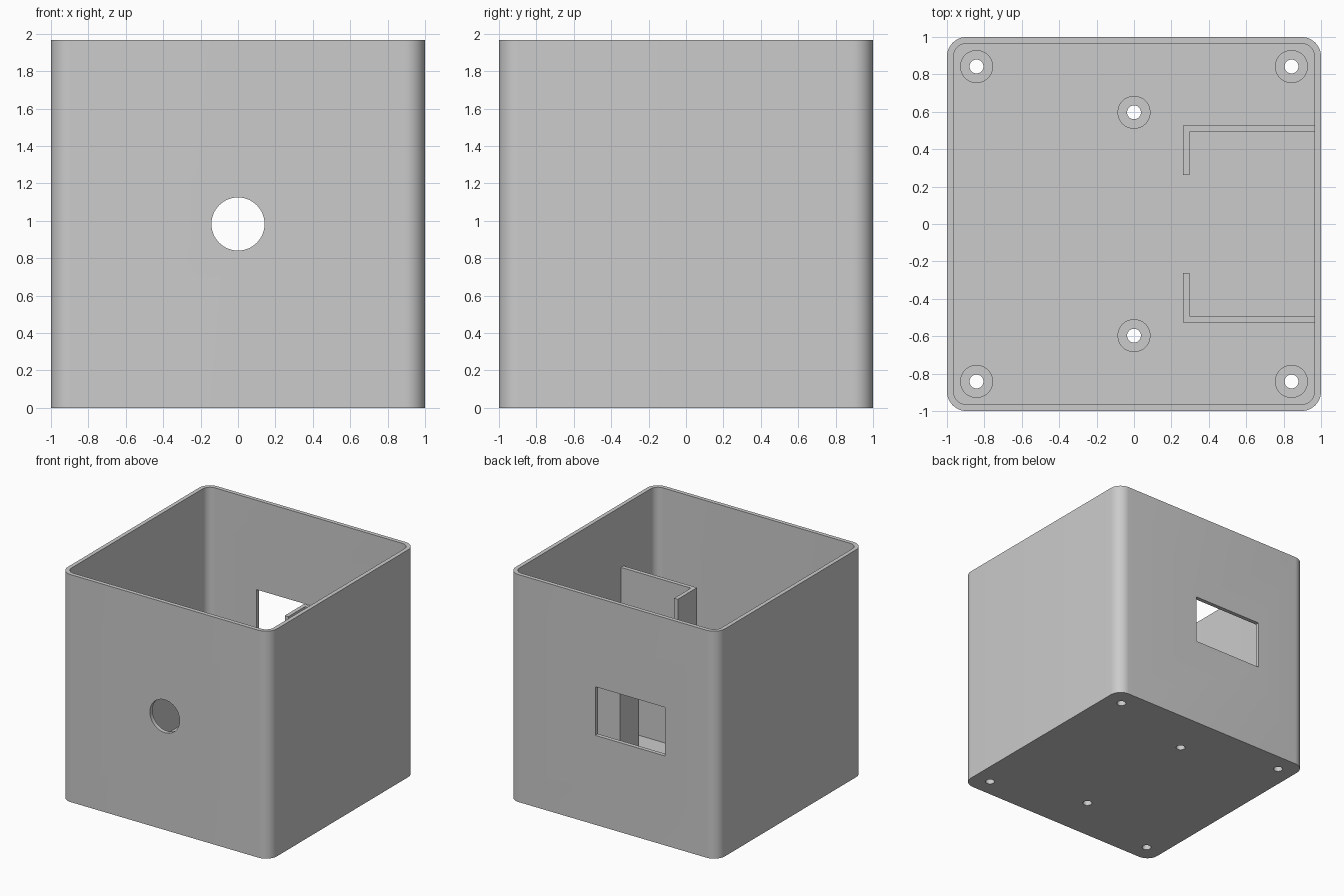
import bpy, bmesh
from math import radians
from mathutils import Matrix

if "Cube" in bpy.data.objects:
    bpy.data.objects.remove(bpy.data.objects["Cube"], do_unlink=True)

HEIGHT, WALL, MID = 1.965, 0.035, 0.9825
EMBED = 0.01  # overlap of inner parts into the shell

grey = bpy.data.materials.new("plain_grey")
grey.use_nodes = True
grey.diffuse_color = (0.6, 0.6, 0.6, 1)
grey.node_tree.nodes["Principled BSDF"].inputs["Base Color"].default_value = (0.6, 0.6, 0.6, 1)


def make(name, bm):
    bmesh.ops.recalc_face_normals(bm, faces=bm.faces)
    mesh = bpy.data.meshes.new(name)
    bm.to_mesh(mesh)
    bm.free()
    mesh.materials.append(grey)
    obj = bpy.data.objects.new(name, mesh)
    bpy.context.collection.objects.link(obj)
    return obj


def box(name, low, high, radius=0):
    """Block between two corners, with optional rounded upright edges."""
    bm = bmesh.new()
    bmesh.ops.create_cube(bm, size=1)
    for v in bm.verts:
        v.co = [h if c > 0 else l for c, l, h in zip(v.co, low, high)]
    if radius:
        upright = [e for e in bm.edges
                   if abs(e.verts[0].co.z - e.verts[1].co.z) > 0.1]
        bmesh.ops.bevel(bm, geom=upright, offset=radius, segments=12,
                        affect='EDGES', profile=0.5)
    return make(name, bm)


def cylinder(name, radius, depth, centre, turn=0):
    bm = bmesh.new()
    bmesh.ops.create_cone(bm, cap_ends=True, segments=64, radius1=radius,
                          radius2=radius, depth=depth,
                          matrix=Matrix.Translation(centre) @ Matrix.Rotation(radians(turn), 4, 'X'))
    return make(name, bm)


def activate(obj):
    bpy.ops.object.select_all(action='DESELECT')
    obj.select_set(True)
    bpy.context.view_layer.objects.active = obj


def cut(obj, cutter):
    """Subtract the cutter from the object and discard it."""
    cutter.hide_render = True
    activate(obj)
    mod = obj.modifiers.new("cut", 'BOOLEAN')
    mod.operation, mod.solver, mod.object = 'DIFFERENCE', 'EXACT', cutter
    bpy.ops.object.modifier_apply(modifier=mod.name)
    bpy.data.objects.remove(cutter, do_unlink=True)


# Open-topped shell with rounded corners
inner = 1 - WALL
shell = box("shell", (-1, -1, 0), (1, 1, HEIGHT), 0.105)
cut(shell, box("cavity", (-inner, -inner, WALL), (inner, inner, HEIGHT + 0.2), 0.07))

# Round opening in the front, rectangular opening in the back
cut(shell, cylinder("front_hole", 0.142, 0.2, (0, -1, MID), 90))
cut(shell, box("back_window", (-0.5, 0.9, MID - 0.21), (0.167, 1.1, MID + 0.21)))

# Screw bosses with holes through the floor
BOSS_TOP = 0.175
spots = [(x, y) for x in (-0.842, 0.842) for y in (-0.842, 0.842)]
spots += [(0, -0.597), (0, 0.597)]
bosses = []
for x, y in spots:
    low = WALL - EMBED
    boss = cylinder("screw_boss", 0.088, BOSS_TOP - low, (x, y, (BOSS_TOP + low) / 2))
    for part in (shell, boss):
        cut(part, cylinder("screw_hole", 0.037, 1, (x, y, 0)))
    bosses.append(boss)

# L-shaped holder walls, mirrored front to back
for side, name in ((1, "back_holder"), (-1, "front_holder")):
    outline = [(inner + EMBED, 0.527), (0.263, 0.527), (0.263, 0.263),
               (0.298, 0.263), (0.298, 0.492), (inner + EMBED, 0.492)]
    bm = bmesh.new()
    face = bm.faces.new([bm.verts.new((x, y * side, WALL - EMBED)) for x, y in outline])
    top = bmesh.ops.extrude_face_region(bm, geom=[face])["geom"]
    for v in top:
        if isinstance(v, bmesh.types.BMVert):
            v.co.z = 1.44
    make(name, bm)

# Smooth round surfaces, keep hard edges
for obj in [shell] + bosses:
    activate(obj)
    bpy.ops.object.shade_smooth_by_angle(angle=radians(30))
